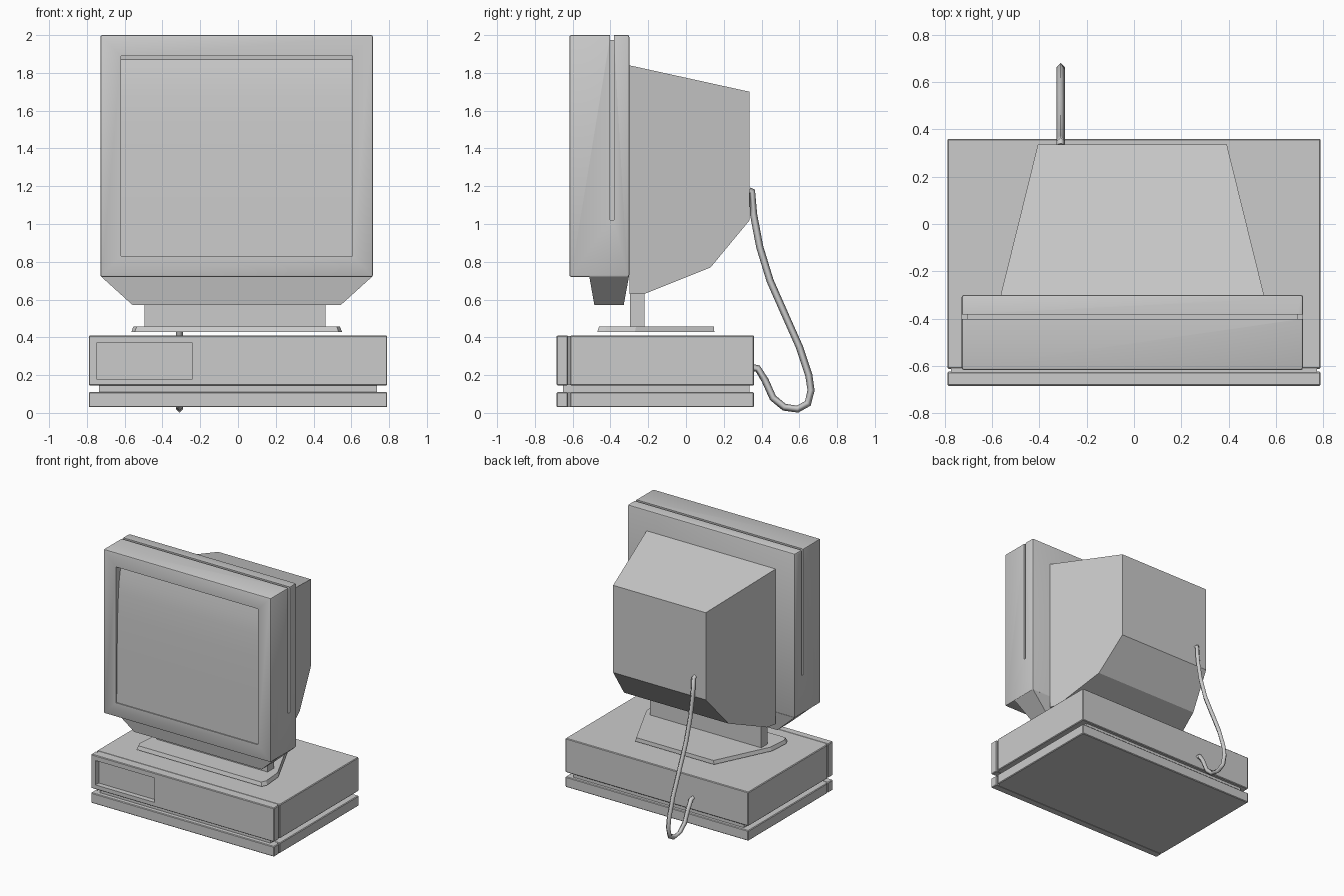
import bpy, bmesh, math

if "Cube" in bpy.data.objects:
    bpy.data.objects.remove(bpy.data.objects["Cube"])

GREY = (0.6, 0.6, 0.6, 1)
plastic = bpy.data.materials.new("grey plastic")
plastic.use_nodes = True
plastic.diffuse_color = GREY
plastic.node_tree.nodes["Principled BSDF"].inputs["Base Color"].default_value = GREY
CX = -0.007  # sideways centre of the monitor


def finish(name, bm):
    bmesh.ops.recalc_face_normals(bm, faces=bm.faces)
    mesh = bpy.data.meshes.new(name)
    bm.to_mesh(mesh)
    bm.free()
    mesh.materials.append(plastic)
    obj = bpy.data.objects.new(name, mesh)
    bpy.context.collection.objects.link(obj)
    return obj


def loft(name, ring_a, ring_b):
    """Solid between two matching rings of points."""
    bm = bmesh.new()
    a = [bm.verts.new(p) for p in ring_a]
    b = [bm.verts.new(p) for p in ring_b]
    bm.faces.new(a)
    bm.faces.new(b[::-1])
    for i in range(len(a)):
        j = (i + 1) % len(a)
        bm.faces.new((a[i], b[i], b[j], a[j]))
    return finish(name, bm)


def rect(x0, x1, y0, y1, z):
    return [(x0, y0, z), (x1, y0, z), (x1, y1, z), (x0, y1, z)]


def box(name, x0, x1, y0, y1, z0, z1):
    return loft(name, rect(x0, x1, y0, y1, z0), rect(x0, x1, y0, y1, z1))


def apply(obj, kind, **settings):
    mod = obj.modifiers.new(kind.title(), kind)
    for key, value in settings.items():
        setattr(mod, key, value)
    bpy.context.view_layer.objects.active = obj
    bpy.ops.object.modifier_apply(modifier=mod.name)


def cut(obj, cutter):
    apply(obj, 'BOOLEAN', operation='DIFFERENCE', solver='EXACT', object=cutter)
    bpy.data.objects.remove(cutter)


def smooth(obj, degrees):
    bpy.ops.object.select_all(action='DESELECT')
    obj.select_set(True)
    bpy.context.view_layer.objects.active = obj
    bpy.ops.object.shade_smooth_by_angle(angle=math.radians(degrees))


# Computer case: two layers with a recessed seam, each with a front panel
for name, z0, z1 in (("case_lower", 0.03, 0.11), ("case_upper", 0.145, 0.41)):
    body = box(name + "_body", -0.79, 0.79, -0.613, 0.36, z0, z1)
    front = box(name + "_front", -0.79, 0.79, -0.685, -0.625, z0, z1)
    box(name + "_joint", -0.775, 0.775, -0.64, -0.6, z0 + 0.002, z1 - 0.002)
    for part in (body, front):
        apply(part, 'BEVEL', width=0.005, segments=1)
    if name == "case_upper":
        cut(front, box("bay_cutter", -0.75, -0.24, -0.8, -0.645, 0.18, 0.37))
box("case_seam", -0.735, 0.735, -0.65, 0.335, 0.1, 0.155)

# Monitor bezel with rounded edges and a tilted, curved screen
bezel = box("monitor_bezel", CX - 0.722, CX + 0.722, -0.618, -0.30, 0.72, 2.0)
apply(bezel, 'BEVEL', width=0.01, segments=2)
profile = [(-0.8, 0.83), (-0.61, 0.83), (-0.605, 1.2), (-0.598, 1.5), (-0.588, 1.68),
           (-0.577, 1.78), (-0.56, 1.87), (-0.52, 1.89), (-0.8, 1.89)]
cut(bezel, loft("screen_cutter", [(-0.62, y, z) for y, z in profile],
                [(0.605, y, z) for y, z in profile]))

# Groove over the top and partway down both sides of the bezel
cut(bezel, box("groove_cutter", -1, 1, -0.403, -0.382, 1.975, 2.1))
for side in (-1, 1):
    xs = sorted((CX + side * 0.7, CX + side * 0.9))
    cut(bezel, box("groove_cutter", *xs, -0.403, -0.382, 1.02, 2.1))
smooth(bezel, 25)

# Tube housing tapering towards the back
outline = [(-0.30, 1.84), (0.337, 1.70), (0.337, 1.02), (0.13, 0.77), (-0.22, 0.63), (-0.30, 0.63)]
loft("monitor_housing", *[[(CX + s * (0.557 - 0.247 * (y + 0.30)), y, z) for y, z in outline]
                          for s in (-1, 1)])

# Tapered chin under the bezel
loft("monitor_chin", rect(CX - 0.55, CX + 0.55, -0.485, -0.33, 0.57),
     rect(CX - 0.718, CX + 0.718, -0.512, -0.302, 0.722))

# Stand: upright neck and tapered foot plate
box("stand_neck", -0.495, 0.463, -0.297, -0.22, 0.45, 0.66)
half = [(0.54, -0.47), (0.558, -0.43), (0.545, -0.27), (0.34, 0.15)]
foot = half + [(-x, y) for x, y in reversed(half)]
plate = loft("stand_foot", [(CX + x, y, 0.428) for x, y in foot],
             [(CX + x * 0.98, y * 0.98, 0.457) for x, y in foot])

# Cable hanging from the monitor to the case
path = [(0.335, 1.175), (0.35, 1.17), (0.358, 1.05), (0.39, 0.88), (0.445, 0.7), (0.52, 0.53),
        (0.6, 0.35), (0.65, 0.2), (0.662, 0.12), (0.645, 0.05), (0.59, 0.02), (0.52, 0.03),
        (0.46, 0.08), (0.42, 0.17), (0.38, 0.235), (0.35, 0.24)]
curve = bpy.data.curves.new("cable", 'CURVE')
curve.dimensions = '3D'
curve.bevel_depth = 0.019
curve.bevel_resolution = 0
curve.use_fill_caps = True
line = curve.splines.new('POLY')
line.points.add(len(path) - 1)
for point, (y, z) in zip(line.points, path):
    point.co = (-0.31, y, z, 1)
curve.materials.append(plastic)
bpy.context.collection.objects.link(bpy.data.objects.new("cable", curve))
